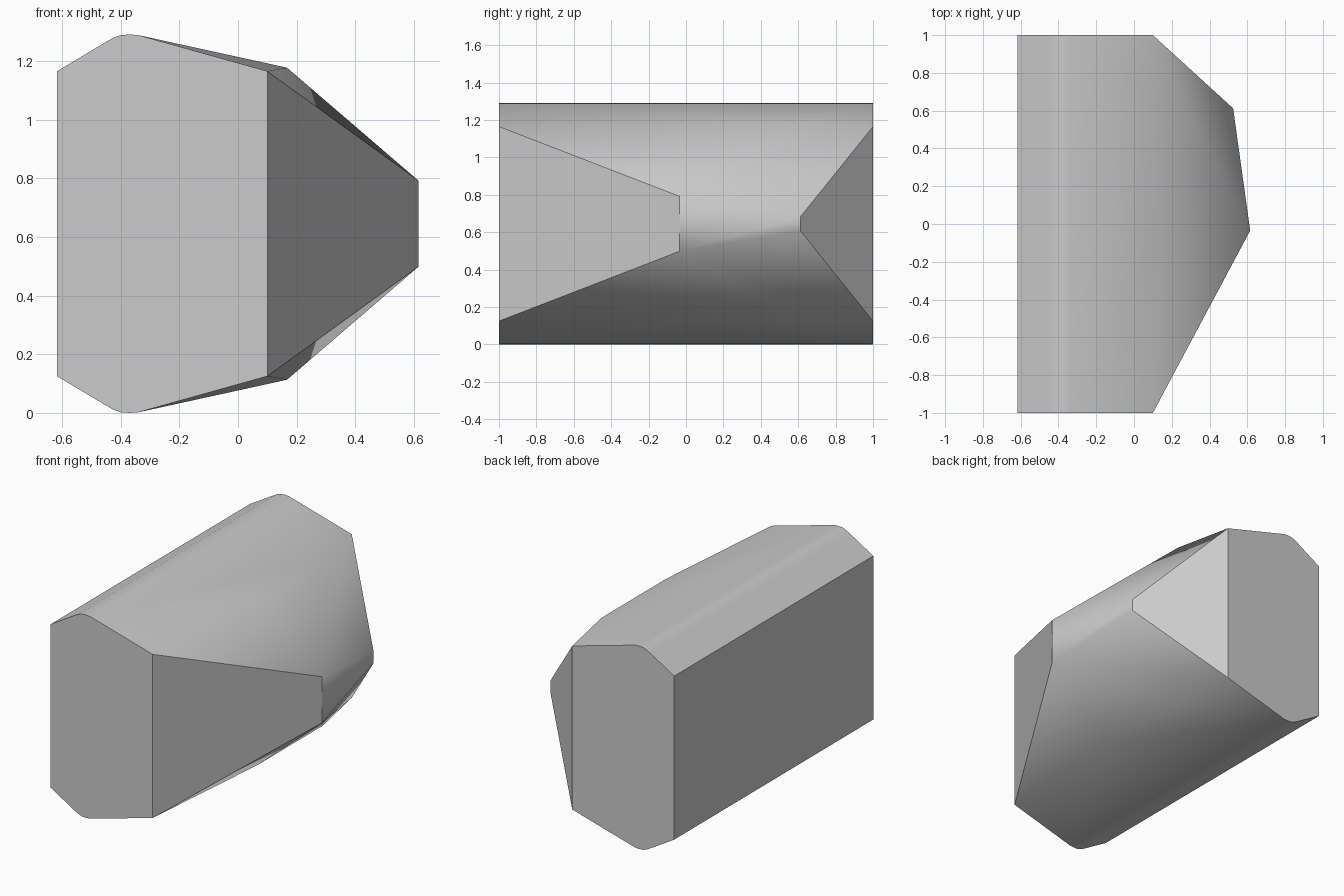
import bpy
import bmesh
import math

if "Cube" in bpy.data.objects:
    bpy.data.objects.remove(bpy.data.objects["Cube"], do_unlink=True)

HEIGHT = 1.29

# Plain grey material
grey = bpy.data.materials.new("plain_grey")
grey.use_nodes = True
colour = (0.6, 0.6, 0.6, 1)
grey.diffuse_color = colour
grey.node_tree.nodes["Principled BSDF"].inputs["Base Color"].default_value = colour

# Upper half of the end profile, (x, z), shared by both flat ends
profile = [(-0.617, 1.165), (-0.45, 1.265), (-0.425, 1.279), (-0.40, 1.288),
           (-0.37, 1.29), (-0.34, 1.288), (0.10, 1.165)]
points = [(x, y, z) for x, z in profile for y in (-1, 1)]

# Shoulder and nose corners of the pointed side
points += [(0.167, -0.035, 1.177), (0.167, 0.612, 1.177),
           (0.615, -0.035, 0.792), (0.525, 0.612, 0.683)]

# Mirror top to bottom and wrap in one faceted skin
bm = bmesh.new()
for x, y, z in points:
    bm.verts.new((x, y, z))
    bm.verts.new((x, y, HEIGHT - z))
bmesh.ops.convex_hull(bm, input=bm.verts)
bmesh.ops.dissolve_limit(bm, angle_limit=math.radians(0.5),
                         verts=bm.verts, edges=bm.edges)
bmesh.ops.recalc_face_normals(bm, faces=bm.faces)

mesh = bpy.data.meshes.new("faceted_body")
bm.to_mesh(mesh)
bm.free()
mesh.materials.append(grey)
body = bpy.data.objects.new("faceted_body", mesh)
bpy.context.collection.objects.link(body)

# Soft shading across shallow creases only
bpy.ops.object.select_all(action="DESELECT")
body.select_set(True)
bpy.context.view_layer.objects.active = body
bpy.ops.object.shade_smooth_by_angle(angle=math.radians(35))
